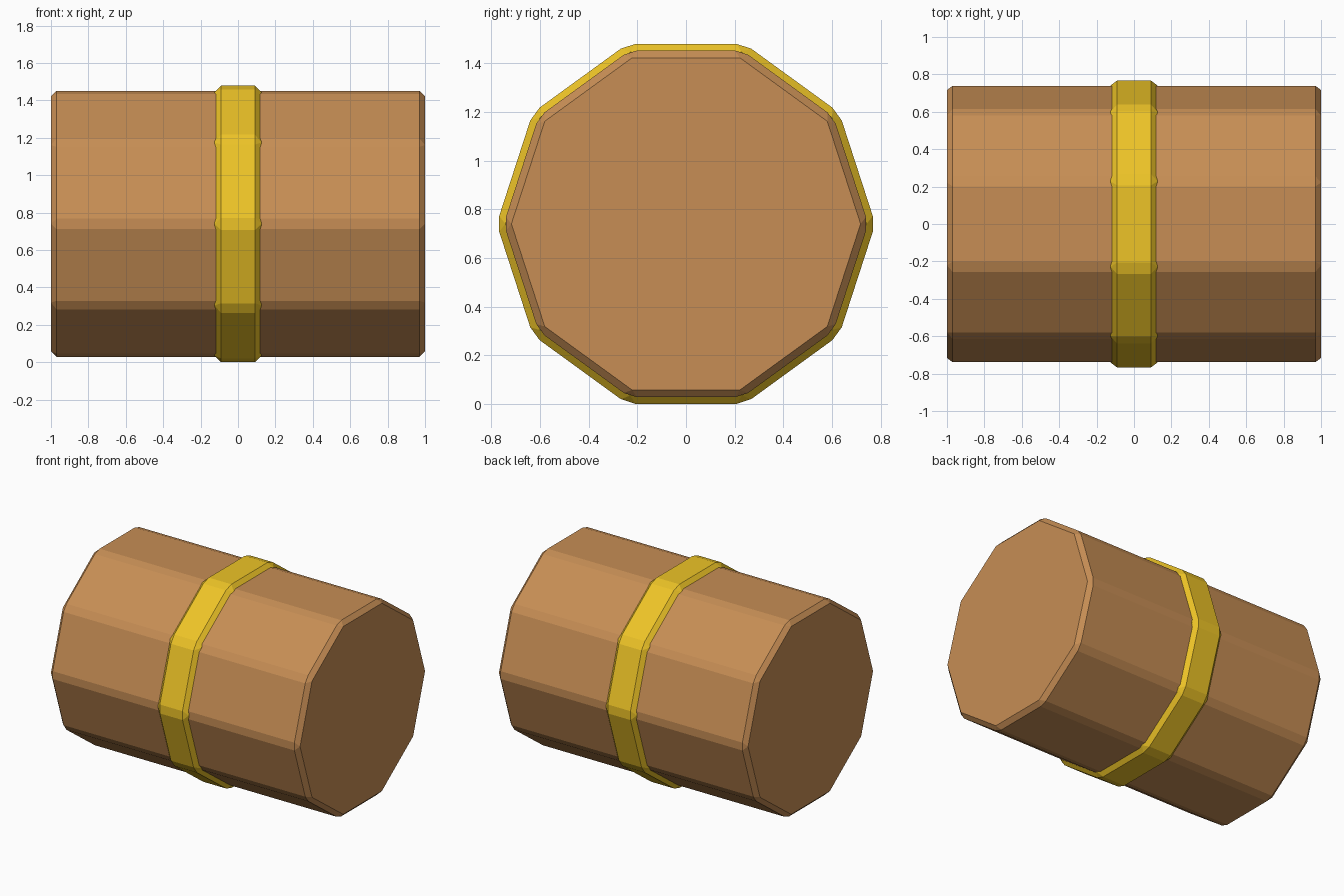
import bpy
from math import pi

if "Cube" in bpy.data.objects:
    bpy.data.objects.remove(bpy.data.objects["Cube"])

SIDES = 10
AXIS_HEIGHT = 0.74


def material(name, rgb):
    mat = bpy.data.materials.new(name)
    mat.diffuse_color = (*rgb, 1)
    mat.use_nodes = True
    mat.node_tree.nodes["Principled BSDF"].inputs["Base Color"].default_value = mat.diffuse_color
    return mat


def bevelled_prism(name, radius, length, bevel, mat):
    """Ten-sided prism lying along x, a flat side facing up, all edges chamfered."""
    bpy.ops.mesh.primitive_cylinder_add(
        vertices=SIDES, radius=radius, depth=length,
        location=(0, 0, AXIS_HEIGHT), rotation=(0, pi / 2, 0))
    obj = bpy.context.object
    obj.name = name
    # first vertex sits on local y, so the side corners land on world +-y
    mod = obj.modifiers.new("chamfer", 'BEVEL')
    mod.width = bevel
    mod.segments = 1
    mod.limit_method = 'ANGLE'
    mod.angle_limit = 0.5
    obj.data.materials.append(mat)
    return obj


# log body
bevelled_prism("log_body", 0.748, 2.0, 0.03, material("wood", (0.57, 0.27, 0.09)))

# raised band around the middle
bevelled_prism("center_band", 0.777, 0.25, 0.034, material("gold", (0.85, 0.55, 0.02)))
